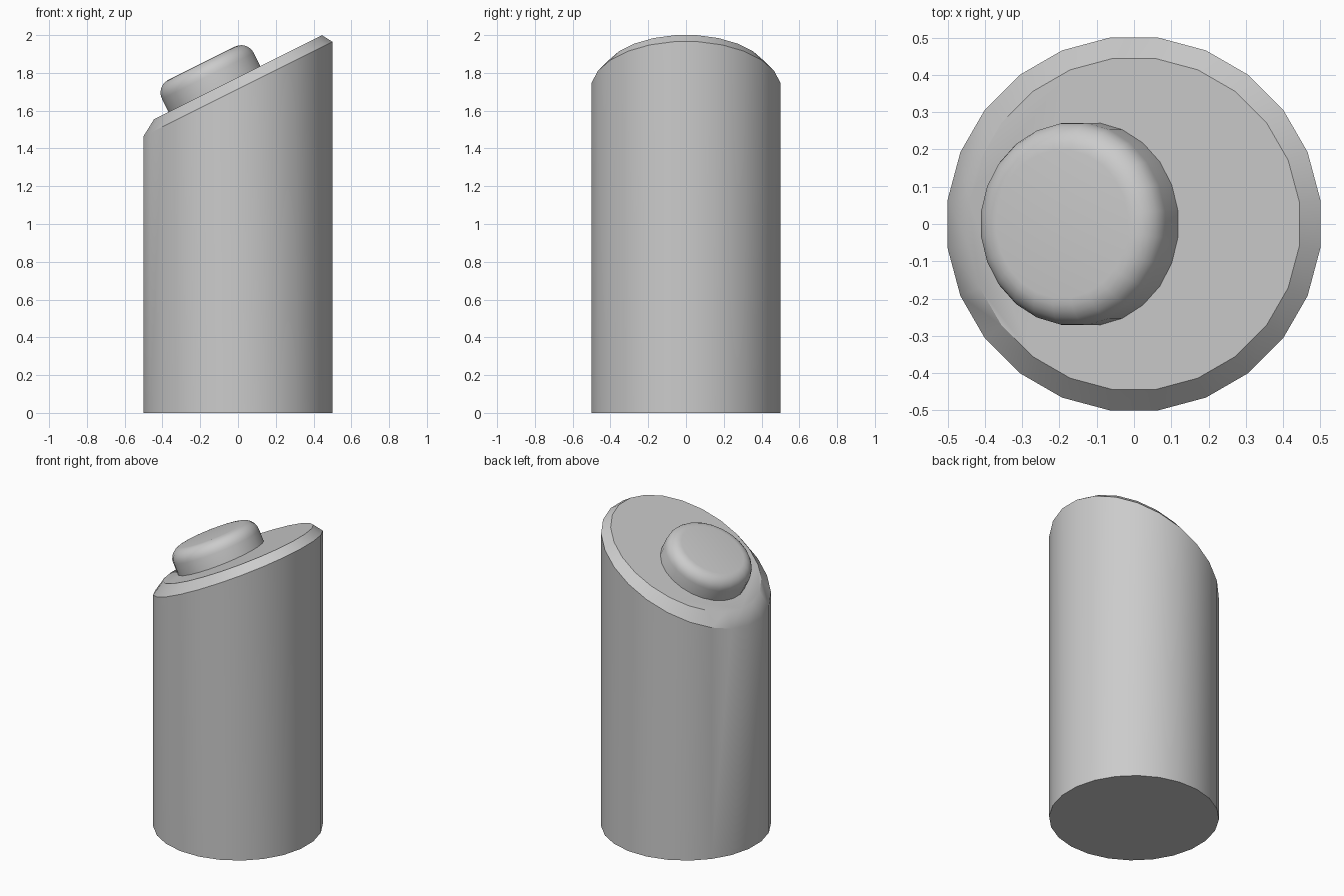
import bpy, bmesh, math
from mathutils import Matrix, Vector

cube = bpy.data.objects.get("Cube")
if cube:
    bpy.data.objects.remove(cube, do_unlink=True)

SIDES = 24
SLOPE = 0.5

grey = bpy.data.materials.new("plain grey")
grey.use_nodes = True
colour = (0.6, 0.6, 0.6, 1)
grey.diffuse_color = colour
grey.node_tree.nodes["Principled BSDF"].inputs["Base Color"].default_value = colour


def stacked_rings(name, rings, angle):
    """Capped solid from (radius, height, slope) rings, bottom to top."""
    bm = bmesh.new()
    loops = []
    for radius, height, slope in rings:
        loop = []
        for i in range(SIDES):
            a = math.tau * (i + 0.5) / SIDES
            x, y = radius * math.cos(a), radius * math.sin(a)
            loop.append(bm.verts.new((x, y, height + slope * x)))
        loops.append(loop)
    for low, high in zip(loops, loops[1:]):
        for i in range(SIDES):
            j = (i + 1) % SIDES
            bm.faces.new((low[i], low[j], high[j], high[i]))
    bm.faces.new(loops[0][::-1])
    bm.faces.new(loops[-1])
    mesh = bpy.data.meshes.new(name)
    bm.to_mesh(mesh)
    bm.free()
    mesh.materials.append(grey)
    obj = bpy.data.objects.new(name, mesh)
    bpy.context.collection.objects.link(obj)
    bpy.ops.object.select_all(action='DESELECT')
    obj.select_set(True)
    bpy.context.view_layer.objects.active = obj
    bpy.ops.object.shade_smooth_by_angle(angle=math.radians(angle))
    return obj


# Column with a slanted, chamfered top
R = 0.5 / math.cos(math.pi / SIDES)
stacked_rings("column", [(R, 0, 0), (R, 1.715, SLOPE), (R * 0.888, 1.7775, SLOPE)], 33)

# Rounded button standing square on the slanted top
BUTTON_R, ROUND, TOP = 0.274, 0.075, 0.152
profile = [(BUTTON_R, -0.01, 0)]
for k in range(7):
    a = math.pi / 2 * k / 6
    profile.append((BUTTON_R - ROUND * (1 - math.cos(a)), TOP - ROUND + ROUND * math.sin(a), 0))
button = stacked_rings("button", profile, 40)
tilt = Matrix.Rotation(-math.atan(SLOPE), 4, 'Y')
button.matrix_world = Matrix.Translation(Vector((-0.125, 0, 1.715))) @ tilt
